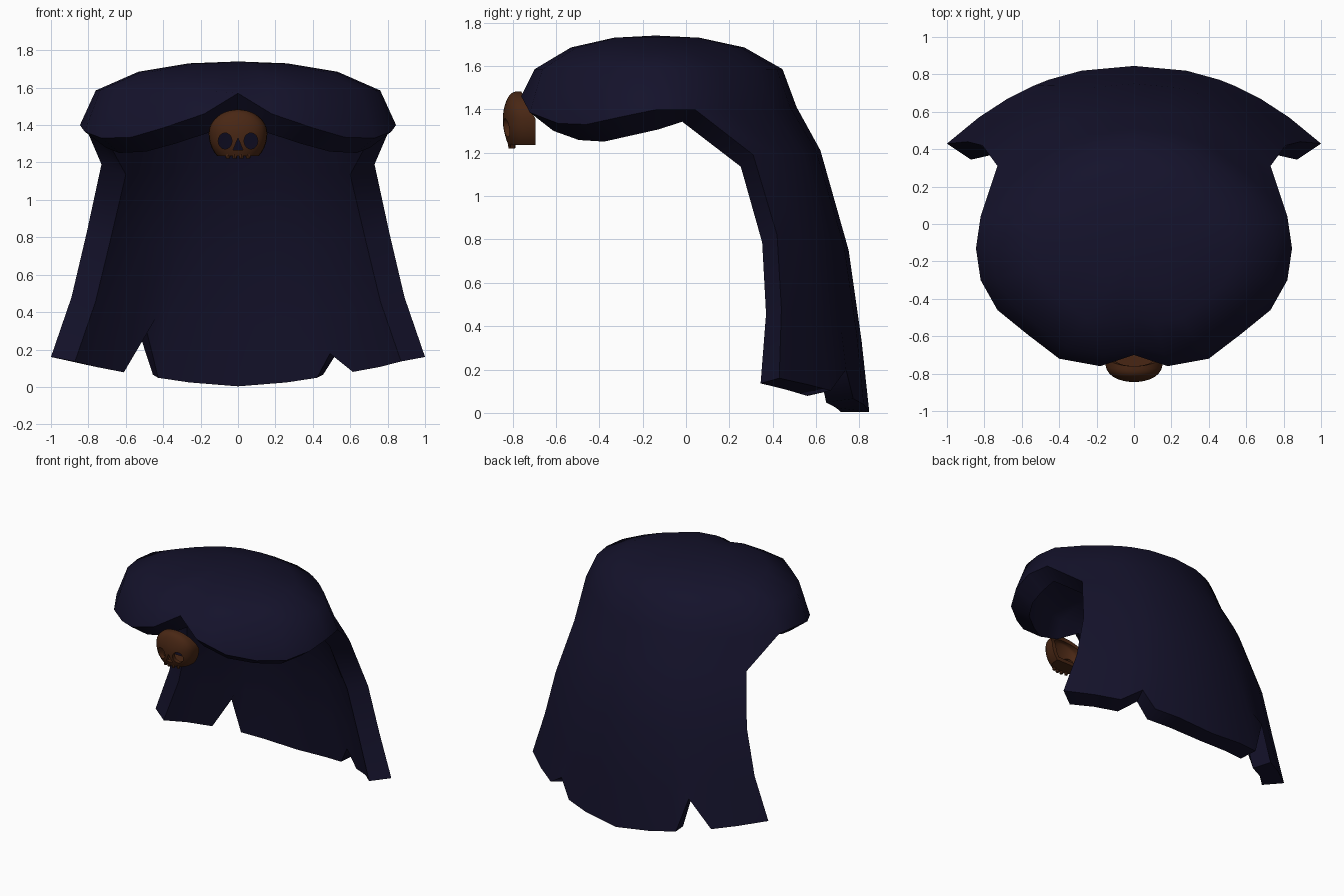
import bpy, bmesh, math
from mathutils import Matrix

if "Cube" in bpy.data.objects:
    bpy.data.objects.remove(bpy.data.objects["Cube"])


def material(name, rgb):
    m = bpy.data.materials.new(name)
    m.diffuse_color = (*rgb, 1)
    m.use_nodes = True
    m.node_tree.nodes["Principled BSDF"].inputs["Base Color"].default_value = m.diffuse_color
    return m


def add(name, bm, mat=None):
    me = bpy.data.meshes.new(name)
    bmesh.ops.recalc_face_normals(bm, faces=bm.faces)
    bm.to_mesh(me)
    bm.free()
    ob = bpy.data.objects.new(name, me)
    bpy.context.collection.objects.link(ob)
    if mat:
        me.materials.append(mat)
    return ob


def finish(ob, angle):
    """Apply the modifiers, then smooth while keeping sharp rims."""
    bpy.ops.object.select_all(action='DESELECT')
    ob.select_set(True)
    bpy.context.view_layer.objects.active = ob
    for m in list(ob.modifiers):
        bpy.ops.object.modifier_apply(modifier=m.name)
    bpy.ops.object.shade_smooth_by_angle(angle=math.radians(angle))


cloth = material("navy_cloth", (0.007, 0.006, 0.024))
bronze = material("brown_metal", (0.066, 0.02, 0.007))

# front half of the shoulder rim, from the front notch round to the side
FRONT = [(0, -.70, 1.57), (.18, -.76, 1.46), (.40, -.72, 1.385), (.57, -.59, 1.335),
         (.73, -.46, 1.33), (.82, -.30, 1.365), (.845, -.13, 1.40)]
# cape columns as fractions of the half width, from side edge to centre back
COLS = [1, .83, .68, .54, .455, .28, 0]
# cape rows: centre y, centre z, edge x, edge y, edge z
ROWS = [(.51, 1.41, .82, .04, 1.40), (.62, 1.21, .73, .31, 1.19), (.75, .75, .81, .42, .82),
        (.81, .33, .89, .44, .48), (.845, .005, 1.0, .43, .16)]


def cape_row(yc, zc, xe, ye, ze):
    return [(xe * t, yc + (ye - yc) * t ** 2.2, zc + (ze - zc) * t ** 1.2) for t in COLS]


def mirrored(half, keep_first):
    tail = half[-2::-1] if keep_first else half[-2:0:-1]
    return half + [(-x, y, z) for x, y, z in tail]


# cape: closed dome over the shoulders flowing into the back panel
bm = bmesh.new()
rim = mirrored(FRONT + cape_row(*ROWS[0]), False)
n, edge = len(rim), len(FRONT)
rings = []
for f, z in [(.31, 1.73), (.63, 1.685), (.9, 1.585)]:
    rings.append([bm.verts.new((x * f, -.14 + (y + .14) * f, z)) for x, y, _ in rim])
rings.append([bm.verts.new(p) for p in rim])
apex = bm.verts.new((0, -.14, 1.74))
for i in range(n):
    j = (i + 1) % n
    bm.faces.new((apex, rings[0][i], rings[0][j]))
    for a, b in zip(rings, rings[1:]):
        bm.faces.new((a[i], b[i], b[j], a[j]))
prev = rings[-1][edge:n - edge + 1]
for row in ROWS[1:]:
    cur = [bm.verts.new(p) for p in mirrored(cape_row(*row), True)]
    for i in range(len(cur) - 1):
        bm.faces.new((prev[i], cur[i], cur[i + 1], prev[i + 1]))
    prev = cur
# torn notches in the hem
prev[3].co.z = .20
prev[-4].co.z = .325
total, width = len(bm.verts), len(prev)
cape = add("cape", bm, cloth)
sol = cape.modifiers.new("thickness", 'SOLIDIFY')
sol.thickness, sol.offset, sol.use_even_offset = .13, -1, True
finish(cape, 58)
# the lining hangs a little below the front rim
verts = cape.data.vertices
for i in range(n):
    if i < edge or i > n - edge:
        verts[total + 3 * n + i].co.z -= .04
# the lining's side edges turn inwards
for k in range(len(ROWS) - 1):
    start = total + 4 * n + 1 + k * width
    for index, side in ((start, 1), (start + width - 1, -1)):
        verts[index].co.x -= side * .05
        verts[index].co.y += .03 if k < 3 else .015
for v in verts:
    v.co.z = max(v.co.z, .003)

# skull clasp: hollow half ball, open at the back, with a flat jaw line
bm = bmesh.new()
bmesh.ops.create_uvsphere(bm, u_segments=32, v_segments=20, radius=1)
for plane_no, level in [((0, 0, -1), -.7), ((0, 1, 0), 0)]:
    cut = bmesh.ops.bisect_plane(bm, geom=bm.verts[:] + bm.edges[:] + bm.faces[:],
                                 plane_co=(0, 0, level), plane_no=plane_no, clear_outer=True)
    if level:
        rim_edges = [e for e in cut['geom_cut'] if isinstance(e, bmesh.types.BMEdge)]
        bmesh.ops.holes_fill(bm, edges=rim_edges, sides=0)
for v in bm.verts:
    x, y, z = v.co
    up = max(z, 0)
    depth = max(-y, 0) ** .6
    v.co = (.157 * x, -.695 - .065 * up - (.15 - .065 * up) * depth,
            1.355 + z * (.128 if z > 0 else .171))
skull = add("skull_clasp", bm, bronze)
shell = skull.modifiers.new("shell", 'SOLIDIFY')
shell.thickness, shell.offset = .03, -1

# eye and nose holes, cut right through the shell
bm = bmesh.new()
face_on = Matrix.Rotation(math.pi / 2, 4, 'X')
for s in (-1, 1):
    bmesh.ops.create_cone(bm, cap_ends=True, segments=16, radius1=.037, radius2=.037, depth=.3,
                          matrix=Matrix.Translation((s * .069, -.8, 1.315)) @ face_on
                          @ Matrix.Diagonal((1, 1.17, 1, 1)))
bmesh.ops.create_cone(bm, cap_ends=True, segments=3, radius1=.036, radius2=.036, depth=.3,
                      matrix=Matrix.Translation((0, -.8, 1.288)) @ face_on
                      @ Matrix.Diagonal((.85, 1.2, 1, 1)))
sockets = add("socket_cutter", bm)
sockets.hide_render = True
cutter = skull.modifiers.new("sockets", 'BOOLEAN')
cutter.operation, cutter.solver, cutter.object = 'DIFFERENCE', 'EXACT', sockets
finish(skull, 40)
bpy.data.objects.remove(sockets)

# teeth along the jaw
bm = bmesh.new()
for x in (-.054, -.018, .018, .054):
    bmesh.ops.create_cone(bm, cap_ends=True, segments=8, radius1=.011, radius2=.017, depth=.04,
                          matrix=Matrix.Translation((x, -.812 + abs(x) * .25, 1.24)))
finish(add("teeth", bm, bronze), 40)
